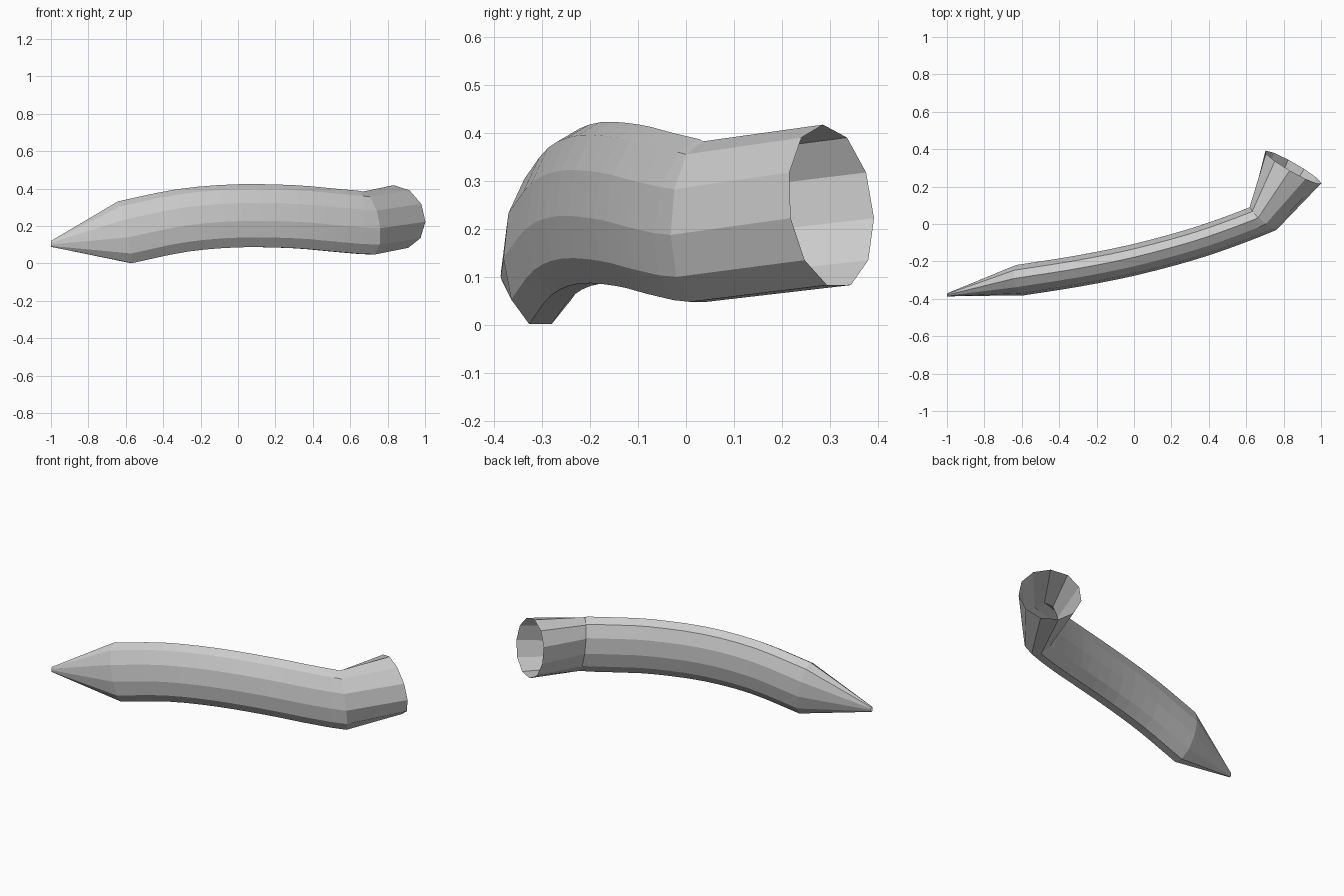
import bpy, bmesh, math
from mathutils import Vector

if "Cube" in bpy.data.objects:
    bpy.data.objects.remove(bpy.data.objects["Cube"])

SIDES = 11

# centre line of the curved body
path = [Vector(p) for p in [
    (-0.605, -0.298, 0.163), (-0.30, -0.250, 0.226), (0.0, -0.190, 0.251),
    (0.30, -0.110, 0.246), (0.50, -0.043, 0.229), (0.645, 0.012, 0.216)]]


def spline(p0, p1, p2, p3, t):
    return 0.5 * (2 * p1 + (p2 - p0) * t + (2 * p0 - 5 * p1 + 4 * p2 - p3) * t * t
                  + (3 * p1 - p0 - 3 * p2 + p3) * t ** 3)


def smooth_path(pts, steps):
    ext = [2 * pts[0] - pts[1]] + pts + [2 * pts[-1] - pts[-2]]
    out = [spline(*ext[i:i + 4], s / steps)
           for i in range(len(pts) - 1) for s in range(steps)]
    return out + [pts[-1]]


def ring(bm, c, u, v):
    # u points to the outer side, v points up
    return [bm.verts.new(c + u * math.sin(a) + v * math.cos(a))
            for a in (2 * math.pi * i / SIDES for i in range(SIDES))]


bm = bmesh.new()
pts = smooth_path(path, 3)
n = len(pts) - 1
frames = []
for i, c in enumerate(pts):
    t = (pts[min(i + 1, n)] - pts[max(i - 1, 0)]).normalized()
    if i == 0:
        t = Vector((1, 0.16, 0.21)).normalized()
    u = Vector((t.y, -t.x, 0)).normalized()
    v = u.cross(t)
    frames.append((c, u * 0.084, v * 0.172 - u * 0.012))

# narrow tip
c, u, v = frames[0]
frames.insert(0, (Vector((-1, -0.379, 0.104)), Vector((0, -0.008, 0)), Vector((0, 0, 0.016))))
# mitred elbow, then the round open mouth
frames.append((Vector((0.69, 0.03, 0.212)), Vector((0.068, -0.062, 0)), Vector((-0.025, 0.005, 0.171))))
frames.append((Vector((0.85, 0.303, 0.247)), Vector((0.151, -0.088, 0)), Vector((-0.018, -0.017, 0.171))))

rings = [ring(bm, *f) for f in frames]
for a, b in zip(rings, rings[1:]):
    for i in range(SIDES):
        j = (i + 1) % SIDES
        bm.faces.new((a[i], a[j], b[j], b[i]))
bmesh.ops.recalc_face_normals(bm, faces=bm.faces)

mesh = bpy.data.meshes.new("curved_horn")
bm.to_mesh(mesh)
bm.free()
horn = bpy.data.objects.new("curved_horn", mesh)
bpy.context.collection.objects.link(horn)
